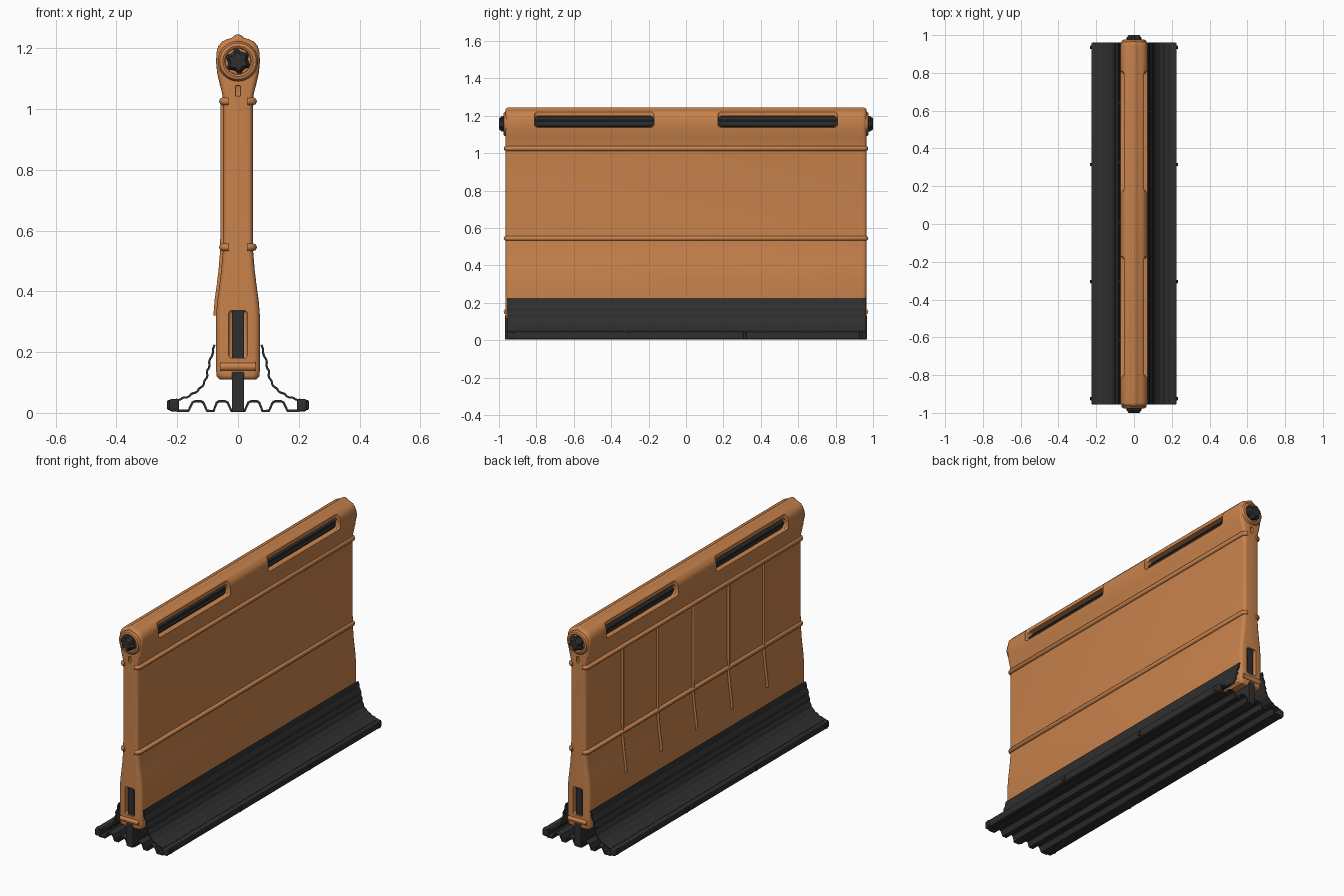
import bpy, bmesh, math
from mathutils import Vector

cube = bpy.data.objects.get("Cube")
if cube:
    bpy.data.objects.remove(cube)


def material(name, color):
    m = bpy.data.materials.new(name)
    m.diffuse_color = (*color, 1)
    m.use_nodes = True
    m.node_tree.nodes["Principled BSDF"].inputs["Base Color"].default_value = (*color, 1)
    return m


ORANGE = material("burnt orange", (0.58, 0.225, 0.072))
DARK = material("charcoal", (0.028, 0.028, 0.028))


def activate(ob):
    bpy.ops.object.select_all(action="DESELECT")
    ob.select_set(True)
    bpy.context.view_layer.objects.active = ob


def smooth(ob, angle=35):
    activate(ob)
    bpy.ops.object.shade_smooth_by_angle(angle=math.radians(angle))


def add(name, bm, mat, bevel=0):
    bmesh.ops.recalc_face_normals(bm, faces=bm.faces)
    me = bpy.data.meshes.new(name)
    bm.to_mesh(me)
    bm.free()
    ob = bpy.data.objects.new(name, me)
    bpy.context.collection.objects.link(ob)
    me.materials.append(mat)
    if bevel:
        apply(ob, "BEVEL", width=bevel, segments=3)
    return ob


def apply(ob, kind, **settings):
    mod = ob.modifiers.new(kind.title(), kind)
    for key, value in settings.items():
        setattr(mod, key, value)
    activate(ob)
    bpy.ops.object.modifier_apply(modifier=mod.name)


def box(name, x, y, z, mat, bevel=0):
    bm = bmesh.new()
    bmesh.ops.create_cube(bm, size=1)
    for v in bm.verts:
        for i, (lo, hi) in enumerate((x, y, z)):
            v.co[i] = lo + (v.co[i] + 0.5) * (hi - lo)
    return add(name, bm, mat, bevel)


def loft(name, sections, mat, closed=True):
    """Skin equal rings of points; closed rings also get end caps."""
    bm = bmesh.new()
    rings = [[bm.verts.new(p) for p in s] for s in sections]
    n = len(rings[0])
    for a, b in zip(rings, rings[1:]):
        for i in range(n if closed else n - 1):
            j = (i + 1) % n
            bm.faces.new((a[i], a[j], b[j], b[i]))
    if closed:
        bm.faces.new(rings[0])
        bm.faces.new(rings[-1])
    return add(name, bm, mat)


def tube(name, points, radius, mat):
    cu = bpy.data.curves.new(name, "CURVE")
    cu.dimensions = "3D"
    cu.bevel_depth = radius
    cu.bevel_resolution = 2
    cu.use_fill_caps = True
    sp = cu.splines.new("POLY")
    sp.points.add(len(points) - 1)
    for p, co in zip(sp.points, points):
        p.co = (*co, 1)
    ob = bpy.data.objects.new(name, cu)
    bpy.context.collection.objects.link(ob)
    cu.materials.append(mat)
    activate(ob)
    bpy.ops.object.convert(target="MESH")
    smooth(bpy.context.object, 60)


# Panel: half profile (x, z) mirrored, lofted along y with rounded ends
half = [(0.06, 0.11), (0.07, 0.12), (0.072, 0.14), (0.072, 0.32), (0.068, 0.37), (0.061, 0.42),
        (0.055, 0.47), (0.05, 0.53), (0.049, 0.6), (0.049, 1.02), (0.052, 1.05), (0.061, 1.085),
        (0.069, 1.12), (0.072, 1.155), (0.071, 1.185), (0.065, 1.207), (0.052, 1.222),
        (0.034, 1.23), (0.02, 1.234), (0.013, 1.241), (0.005, 1.245)]
outline = half + [(-x, z) for x, z in reversed(half)]


def section(y, inset):
    return [(x * (1 - inset / 0.065), y, 0.68 + (z - 0.68) * (1 - inset / 0.9)) for x, z in outline]


R = 0.02
stations = []
for k in range(5):
    a = math.radians(22.5 * k)
    stations.append((0.965 - R * (1 - math.cos(a)), R * (1 - math.sin(a))))
sections = [section(-y, d) for y, d in stations] + [section(y, d) for y, d in reversed(stations)]
panel = loft("panel_body", sections, ORANGE)

# Cutters: hand slots, their outer recesses, end pockets and keyholes
cutters = []
for s in (-1, 1):
    ys = sorted((s * 0.17, s * 0.81))
    cutters.append(box("slot_cutter", (-0.1, 0.1), ys, (1.14, 1.2), ORANGE, 0.025))
    for t in (-1, 1):
        cutters.append(box("recess_cutter", sorted((t * 0.053, t * 0.12)), ys, (1.138, 1.27), ORANGE, 0.015))
    ends = sorted((s * 0.925, s * 1.05))
    cutters.append(box("pocket_cutter", (-0.031, 0.031), ends, (0.18, 0.337), ORANGE, 0.012))
    ends = sorted((s * 0.95, s * 1.05))
    cutters.append(box("keyhole_cutter", (-0.009, 0.009), ends, (1.042, 1.077), ORANGE, 0.004))
for c in cutters:
    apply(panel, "BOOLEAN", operation="DIFFERENCE", solver="EXACT", object=c)
    bpy.data.objects.remove(c)
smooth(panel)

# Horizontal beads that wrap around the panel corners
for s in (-1, 1):
    for z in (0.545, 1.025):
        path = [(s * 0.03, -0.962, z), (s * 0.043, -0.96, z), (s * 0.05, -0.95, z)]
        path += [(x, -y, z) for x, y, z in reversed(path)]
        tube("side_bead", path, 0.013, ORANGE)

# Vertical ribs on one face, following the panel profile
rib = [(x, z) for x, z in half if 0.31 < z < 1.03]
for i in range(-2, 3):
    tube("vertical_rib", [(-x - 0.001, 0.01 + i * 0.315, z) for x, z in rib], 0.008, ORANGE)


# Fluted rod through the head, with end knobs and collars
def fluted(y, r, depth, lobes=10):
    n = lobes * 4
    return [(rr * math.cos(a), y, 1.157 + rr * math.sin(a)) for a, rr in
            ((math.tau * i / n, r - depth * (i % 4 in (0, 1))) for i in range(n))]


loft("fluted_rod", [fluted(y, 0.046, 0.004) for y in (-0.95, 0.95)], DARK)
for s in (-1, 1):
    loft("rod_knob", [fluted(s * y, r, 0.007, 6) for y, r in
                      ((0.94, 0.041), (0.985, 0.041), (0.99, 0.037), (1.0, 0.03))], DARK)
    rings = []
    for r, y in ((0.067, 0.95), (0.066, 0.966), (0.06, 0.974), (0.05, 0.977), (0.044, 0.974), (0.042, 0.966)):
        rings.append([(r * math.cos(math.tau * i / 32), s * y, 1.157 + r * math.sin(math.tau * i / 32))
                      for i in range(32)])
    smooth(loft("head_collar", rings, ORANGE))
    tube("end_crossbar", [(-0.058, s * 0.96, 0.152), (0.058, s * 0.96, 0.152)], 0.015, ORANGE)
    box("end_blade", (-0.019, 0.019), sorted((s * 0.92, s * 0.955)), (0.17, 0.345), DARK)

# Keel below the panel
box("keel", (-0.02, 0.02), (-0.967, 0.967), (0.003, 0.135), DARK, 0.004)


def sheet(name, path, thickness):
    ob = loft(name, [[(x, y, z) for x, z in path] for y in (-0.955, 0.96)], DARK, False)
    apply(ob, "SOLIDIFY", thickness=thickness, offset=0)
    smooth(ob)


# Corrugated base sheet
wave = [(0.2, 0.007), (0.163, 0.007), (0.15, 0.034), (0.142, 0.038), (0.122, 0.038), (0.114, 0.034),
        (0.102, 0.007), (0.08, 0.007), (0.07, 0.034), (0.062, 0.038), (0.042, 0.038), (0.034, 0.034),
        (0.022, 0.007)]
sheet("corrugated_base", wave + [(-x, z) for x, z in reversed(wave)], 0.008)

# Rippled skirts, edge rails and small rail tabs on both sides
curve = [(0.205, 0.043), (0.175, 0.05), (0.147, 0.064), (0.122, 0.083), (0.106, 0.11), (0.1, 0.14),
         (0.092, 0.175), (0.077, 0.224)]
for s in (-1, 1):
    path = []
    for i, (a, b) in enumerate(zip(curve, curve[1:])):
        a, b = Vector(a), Vector(b)
        normal = Vector((a.y - b.y, b.x - a.x)).normalized()
        for k in range(4):
            p = a.lerp(b, k / 4) + normal * (0.0025 if k in (1, 2) else -0.001)
            path.append((s * p.x, p.y))
    path.append((s * curve[-1][0], curve[-1][1]))
    sheet("rippled_skirt", path, 0.007)
    smooth(box("edge_rail", sorted((s * 0.194, s * 0.226)), (-0.955, 0.96), (0.005, 0.046), DARK, 0.007))
    for y in (-0.925, -0.305, 0.315, 0.935):
        box("rail_tab", sorted((s * 0.21, s * 0.233)), (y - 0.009, y + 0.009), (0.01, 0.042), DARK, 0.004)
